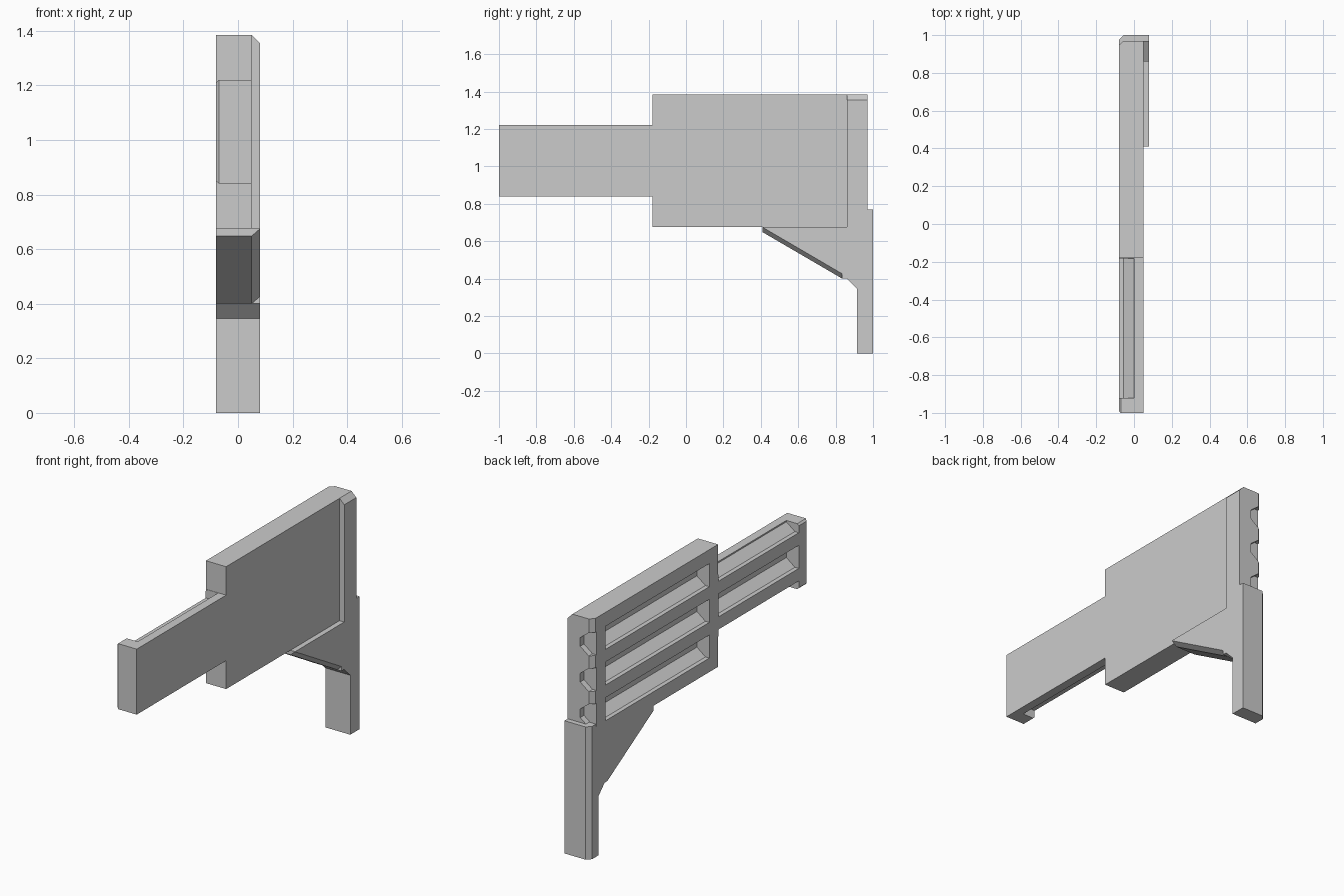
import bpy, bmesh

if "Cube" in bpy.data.objects:
    bpy.data.objects.remove(bpy.data.objects["Cube"])


def add_loft(bm, rings):
    """Skin a list of matching 3D rings and cap both ends."""
    vs = [[bm.verts.new(p) for p in ring] for ring in rings]
    n = len(vs[0])
    for a, b in zip(vs, vs[1:]):
        for i in range(n):
            j = (i + 1) % n
            bm.faces.new((a[i], a[j], b[j], b[i]))
    bm.faces.new(vs[0])
    bm.faces.new(vs[-1])


def make(name, lofts):
    bm = bmesh.new()
    for rings in lofts:
        add_loft(bm, rings)
    bmesh.ops.recalc_face_normals(bm, faces=bm.faces)
    me = bpy.data.meshes.new(name)
    bm.to_mesh(me)
    bm.free()
    ob = bpy.data.objects.new(name, me)
    bpy.context.collection.objects.link(ob)
    return ob


def at_x(x, profile):
    return [(x, y, z) for y, z in profile]


# Panel with narrow rail; c trims the back corner, e the rail edges
def panel(c, e):
    b = 0.97 - c
    return [(-1 + e, 0.84 + e), (-0.18, 0.84 + e), (-0.18, 0.675), (b, 0.675),
            (b, 1.385), (-0.18, 1.385), (-0.18, 1.22 - e), (-1 + e, 1.22 - e)]


body = make("panel_and_rail", [[at_x(-0.08, panel(0.025, 0.01)),
                                at_x(-0.07, panel(0.015, 0)),
                                at_x(-0.055, panel(0, 0)),
                                at_x(0.05, panel(0, 0))]])

# Long slots with sloped inner walls: three rows, three runs
slots = []
for z in (0.823, 1.03, 1.237):
    section = [(-0.12, -0.067), (-0.055, -0.067), (0, -0.025),
               (0, 0.025), (-0.055, 0.067), (-0.12, 0.067)]
    for y0, y1 in ((-0.92, -0.182), (-0.1, 0.85), (0.935, 1.05)):
        slots.append([[(x, y, z + dz) for x, dz in section] for y in (y0, y1)])
cutter = make("slot_cutter", slots)
cutter.hide_render = True
mod = body.modifiers.new("slots", "BOOLEAN")
mod.operation = "DIFFERENCE"
mod.solver = "EXACT"
mod.object = cutter
bpy.context.view_layer.objects.active = body
bpy.ops.object.modifier_apply(modifier=mod.name)
bpy.data.objects.remove(cutter)


# Raised strip on the outer face behind the panel
def strip(top):
    return [(0.86, 0.675), (0.97, 0.675), (0.97, top), (0.86, top)]


make("upper_post", [[at_x(0.05, strip(1.385)), at_x(0.08, strip(1.355))]])


# Leg with small foot of the brace and chamfered back corner
def leg(c):
    return [(0.835, 0.675), (0.835, 0.40), (0.86, 0.40), (0.915, 0.345),
            (0.915, 0), (1 - c, 0), (1 - c, 0.77), (0.94, 0.77), (0.94, 0.675)]


make("leg", [[at_x(-0.08, leg(0.025)), at_x(-0.055, leg(0)), at_x(0.08, leg(0))]])


# Diagonal brace, bevelled along its lower outer edge
def brace(d):
    return [(0.41, 0.675), (0.41, 0.648 + d), (0.835, 0.40 + d), (0.835, 0.675)]


make("brace", [[at_x(-0.08, brace(0)), at_x(0.05, brace(0)), at_x(0.08, brace(0.026))]])
